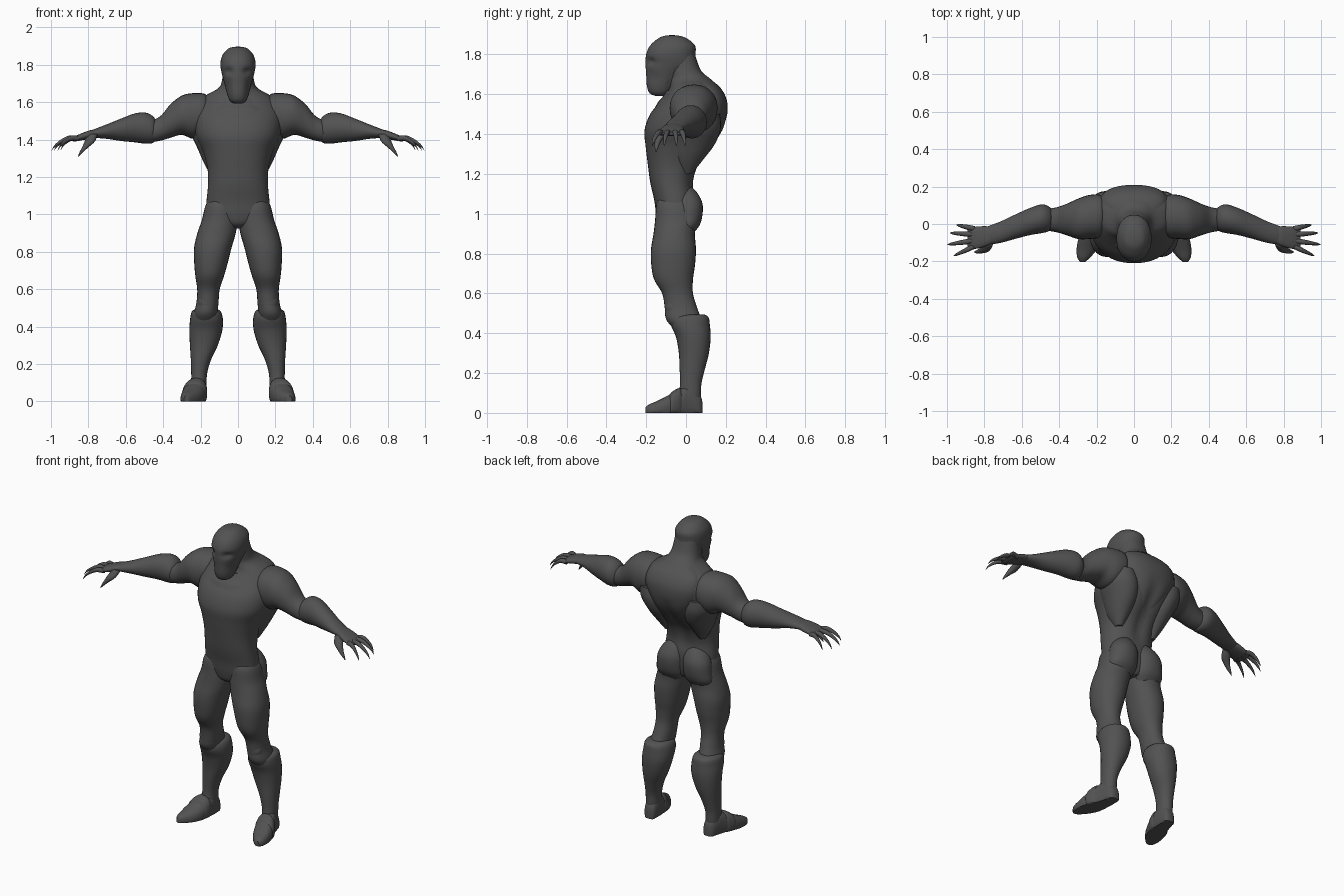
import bpy, bmesh, math
from mathutils import Vector

SUIT = bpy.data.materials.new("dark_grey")
SUIT.diffuse_color = (0.085, 0.085, 0.085, 1)


def spline(rows, steps):
    """Catmull-Rom interpolation of section rows."""
    out = []
    for i in range(len(rows) - 1):
        p0, p1 = rows[max(i - 1, 0)], rows[i]
        p2, p3 = rows[i + 1], rows[min(i + 2, len(rows) - 1)]
        for s in range(steps):
            t = s / steps
            out.append([0.5 * (2 * b + (c - a) * t + (2 * a - 5 * b + 4 * c - d) * t * t
                               + (3 * b - a - 3 * c + d) * t ** 3)
                        for a, b, c, d in zip(p0, p1, p2, p3)])
    return out + [list(rows[-1])]


def finish(bm, name, mirror):
    bmesh.ops.recalc_face_normals(bm, faces=bm.faces)
    me = bpy.data.meshes.new(name)
    bm.to_mesh(me)
    bm.free()
    ob = bpy.data.objects.new(name, me)
    bpy.context.collection.objects.link(ob)
    me.materials.append(SUIT)
    bpy.context.view_layer.objects.active = ob
    ob.select_set(True)
    bpy.ops.object.shade_smooth_by_angle(angle=math.radians(50))
    ob.select_set(False)
    if mirror:
        ob.modifiers.new("mirror", 'MIRROR')
    return ob


def loft(name, axis, rows, mirror=True, power=2.0, steps=4, segs=28, shape=None):
    """Rows are (position on axis, low u, high u, low v, high v)."""
    bm = bmesh.new()
    rings = []
    for t, u0, u1, v0, v1 in spline(rows, steps):
        ring = []
        for k in range(segs):
            a = 2 * math.pi * k / segs
            c, s = math.cos(a), math.sin(a)
            u = (u0 + u1) / 2 + (u1 - u0) / 2 * math.copysign(abs(c) ** (2 / power), c)
            v = (v0 + v1) / 2 + (v1 - v0) / 2 * math.copysign(abs(s) ** (2 / power), s)
            co = {'x': (t, u, v), 'y': (u, t, v), 'z': (u, v, t)}[axis]
            ring.append(bm.verts.new(shape(Vector(co)) if shape else co))
        rings.append(ring)
    for r, q in zip(rings, rings[1:]):
        for k in range(segs):
            j = (k + 1) % segs
            bm.faces.new((r[k], r[j], q[j], q[k]))
    bm.faces.new(rings[0])
    bm.faces.new(rings[-1])
    return finish(bm, name, mirror)


def ball(name, centre, radii):
    bm = bmesh.new()
    bmesh.ops.create_uvsphere(bm, u_segments=24, v_segments=14, radius=1)
    for v in bm.verts:
        v.co = Vector(centre) + Vector(c * r for c, r in zip(v.co, radii))
    return finish(bm, name, True)


def spine_groove(p):
    if p.y > 0 and 1.1 < p.z < 1.5:
        p.y -= 0.022 * math.exp(-(p.x / 0.035) ** 2) * math.sin((p.z - 1.1) / 0.4 * math.pi)
    return p


def face_shape(p):
    # eye sockets, hollow cheeks below them
    if p.y < -0.1:
        d = ((abs(p.x) - 0.05) / 0.022) ** 2 + ((p.z - 1.765) / 0.018) ** 2
        p.y += 0.018 * math.exp(-d)
        d = ((abs(p.x) - 0.06) / 0.02) ** 2 + ((p.z - 1.68) / 0.04) ** 2
        p.y += 0.012 * math.exp(-d)
    return p


def sole(p):
    p.z = max(p.z, 0)
    return p


# head and torso with neck
loft("head", 'z', [
    (1.592, -.02, .02, -.155, -.11), (1.605, -.042, .042, -.182, -.08), (1.64, -.057, .057, -.196, -.05),
    (1.70, -.073, .073, -.2, -.01), (1.75, -.086, .086, -.203, .045), (1.80, -.094, .094, -.2, .048),
    (1.845, -.086, .086, -.18, .045), (1.88, -.06, .06, -.14, .005), (1.893, -.035, .035, -.11, -.03),
    (1.897, -.005, .005, -.075, -.065)], False, 2.15, 6, 48, face_shape)
loft("torso", 'z', [
    (.925, -.035, .035, -.1, .02), (.95, -.1, .1, -.135, .035), (1.0, -.165, .165, -.15, .045),
    (1.07, -.168, .168, -.16, .045), (1.16, -.16, .16, -.18, .04), (1.25, -.164, .164, -.192, .07),
    (1.34, -.19, .19, -.203, .135), (1.42, -.225, .225, -.208, .18), (1.5, -.235, .235, -.18, .2),
    (1.57, -.225, .225, -.125, .2), (1.63, -.18, .18, -.085, .17), (1.675, -.105, .105, -.085, .125),
    (1.72, -.085, .085, -.09, .075), (1.8, -.075, .075, -.09, .045)], False, 2.25, 5, 48, spine_groove)

# raised muscles of the back and chest
loft("upper_back", 'z', [
    (1.27, -.015, .015, .04, .075), (1.34, -.07, .07, .03, .14), (1.42, -.13, .13, .03, .188),
    (1.5, -.17, .17, .03, .207), (1.57, -.18, .18, .03, .205), (1.63, -.16, .16, .02, .175),
    (1.67, -.1, .1, .0, .13)], False, 2.3, 5, 40, spine_groove)
loft("lat", 'z', [
    (1.2, .1, .14, -.02, .03), (1.27, .07, .18, -.06, .085), (1.35, .05, .215, -.08, .145),
    (1.43, .05, .25, -.08, .175), (1.5, .08, .25, -.05, .17)])
loft("collar", 'z', [
    (1.535, -.17, .17, -.155, .1), (1.565, -.165, .165, -.137, .1), (1.59, -.145, .145, -.115, .1),
    (1.62, -.11, .11, -.1, .1)], False, 2.3)

# arms
loft("upper_arm", 'x', [
    (.155, -.03, .12, 1.48, 1.62), (.18, -.07, .155, 1.43, 1.645), (.24, -.08, .155, 1.405, 1.648),
    (.30, -.08, .135, 1.425, 1.635), (.36, -.06, .108, 1.41, 1.59), (.41, -.045, .09, 1.395, 1.53),
    (.46, -.035, .08, 1.39, 1.5), (.5, -.02, .06, 1.41, 1.48)], steps=5, power=2.15)
loft("forearm", 'x', [
    (.43, .0, .06, 1.42, 1.48), (.45, -.035, .09, 1.385, 1.52), (.49, -.048, .105, 1.378, 1.543),
    (.55, -.058, .088, 1.385, 1.54), (.63, -.078, .053, 1.393, 1.51), (.71, -.1, .015, 1.405, 1.478),
    (.77, -.108, -.008, 1.408, 1.455), (.8, -.1, -.02, 1.41, 1.44)], steps=5)

# hands with clawed fingers
loft("palm", 'x', [
    (.75, -.1, -.02, 1.415, 1.455), (.79, -.118, -.012, 1.405, 1.45), (.84, -.132, -.014, 1.395, 1.432),
    (.875, -.13, -.02, 1.39, 1.416), (.89, -.12, -.03, 1.395, 1.41)], power=2.4)
for i, (y0, y1, tip) in enumerate([(-.026, -.005, .95), (-.056, -.048, .985),
                                   (-.088, -.11, .998), (-.118, -.17, .965)]):
    path = [(0, 1.405, .014), (.35, 1.408, .014), (.65, 1.39, .011), (.88, 1.365, .007), (1, 1.34, .001)]
    loft(f"finger_{i + 1}", 'x', [
        (.85 + (tip - .85) * t, y0 + (y1 - y0) * t - r, y0 + (y1 - y0) * t + r, z - r, z + r)
        for t, z, r in path], segs=10)
loft("thumb", 'z', [
    (1.31, .852, .856, -.152, -.148), (1.335, .826, .846, -.158, -.138), (1.36, .798, .833, -.157, -.127),
    (1.39, .765, .82, -.15, -.105), (1.43, .75, .80, -.12, -.07)], segs=14)

# legs
loft("thigh", 'z', [
    (1.1, .05, .13, -.12, .02), (1.05, .02, .172, -.148, .04), (.97, .004, .193, -.155, .055),
    (.9, .012, .217, -.163, .045), (.82, .035, .235, -.176, .05), (.74, .055, .234, -.174, .045),
    (.67, .075, .228, -.16, .035), (.6, .098, .218, -.12, .035), (.53, .104, .222, -.107, .055),
    (.47, .11, .235, -.1, .075), (.42, .12, .23, -.06, .06)], steps=5, power=2.15)
loft("buttock", 'z', [
    (1.14, .03, .1, -.04, .025), (1.1, .012, .145, -.06, .06), (1.05, .002, .172, -.06, .083),
    (.99, .002, .182, -.06, .082), (.94, .008, .185, -.05, .067), (.9, .03, .16, -.04, .035)], power=2.1)
ball("kneecap", (.165, -.065, .53), (.05, .042, .06))
loft("lower_leg", 'z', [
    (.495, .115, .225, -.02, .09), (.48, .092, .247, -.07, .113), (.44, .081, .256, -.075, .12),
    (.38, .084, .26, -.05, .124), (.3, .108, .257, -.036, .115), (.22, .145, .252, -.032, .095),
    (.15, .165, .25, -.03, .078), (.09, .168, .25, -.035, .075), (.04, .17, .248, -.03, .07)],
    steps=5, power=2.15)

# feet with layered toe cap
loft("foot", 'y', [
    (.083, .19, .22, -.02, .05), (.07, .172, .24, -.03, .09), (.02, .166, .258, -.03, .135),
    (-.04, .168, .28, -.03, .115), (-.09, .178, .3, -.03, .088), (-.14, .202, .307, -.03, .062),
    (-.18, .235, .303, -.02, .045), (-.203, .262, .288, -.005, .03)], power=2.4, shape=sole)
loft("foot_band", 'y', [
    (-.02, .18, .27, -.02, .115), (-.035, .165, .284, -.03, .125), (-.07, .17, .298, -.03, .106),
    (-.085, .185, .29, -.02, .085)], power=2.4, shape=sole)
